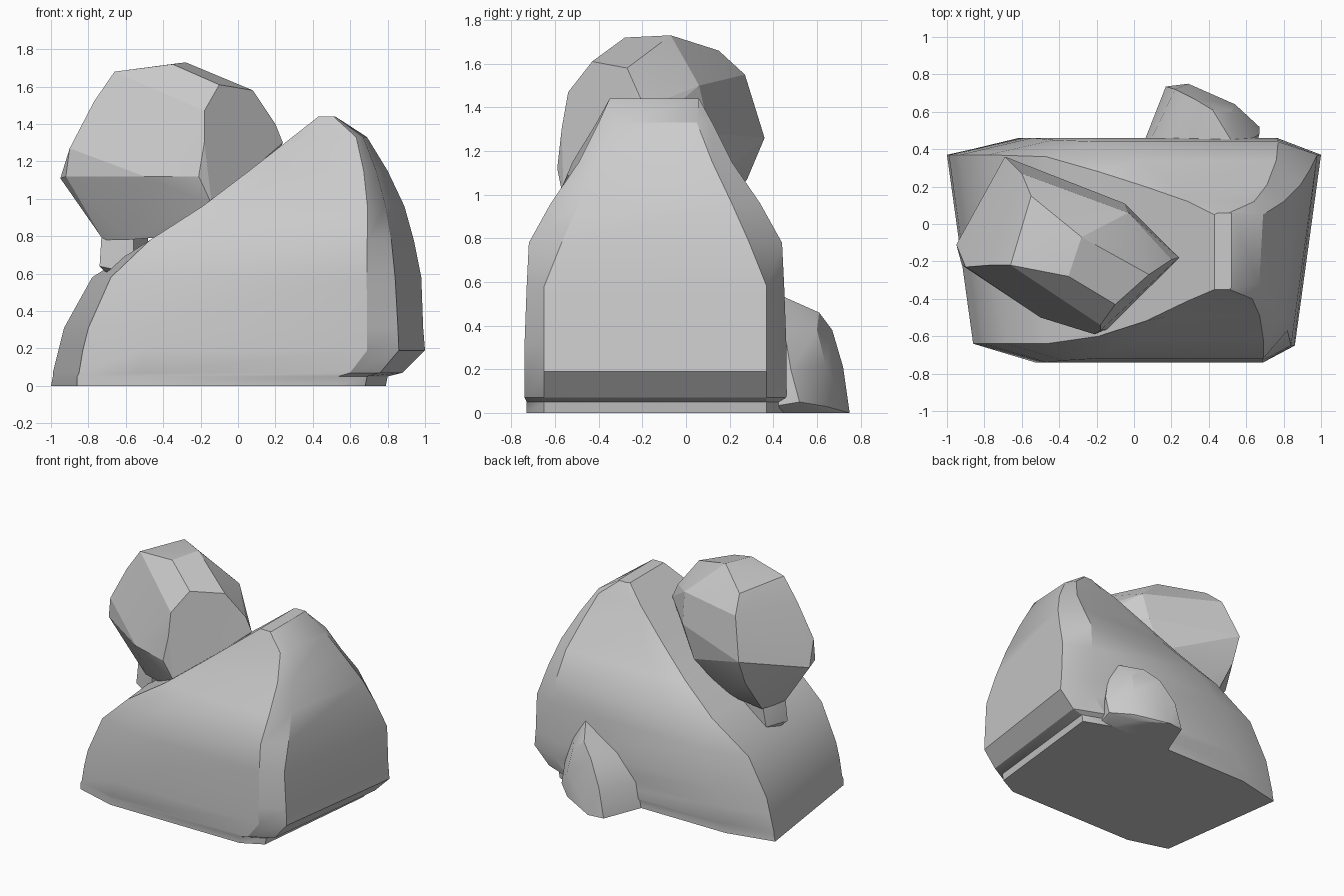
import bpy, bmesh, math


def finish(bm, name, angle):
    bmesh.ops.recalc_face_normals(bm, faces=bm.faces)
    mesh = bpy.data.meshes.new(name)
    bm.to_mesh(mesh)
    bm.free()
    ob = bpy.data.objects.new(name, mesh)
    bpy.context.collection.objects.link(ob)
    bpy.ops.object.select_all(action='DESELECT')
    ob.select_set(True)
    bpy.context.view_layer.objects.active = ob
    bpy.ops.object.shade_smooth_by_angle(angle=math.radians(angle))
    return ob


def hull_rock(name, pts, angle):
    bm = bmesh.new()
    for p in pts:
        bm.verts.new(p)
    res = bmesh.ops.convex_hull(bm, input=bm.verts)
    junk = {v for v in res["geom_interior"] + res["geom_unused"]
            if isinstance(v, bmesh.types.BMVert) and not v.link_faces}
    bmesh.ops.delete(bm, geom=list(junk), context='VERTS')
    bmesh.ops.dissolve_limit(bm, angle_limit=math.radians(6),
                             verts=bm.verts, edges=bm.edges)
    return finish(bm, name, angle)


# Large ramp-shaped rock, lofted through horizontal eight-sided sections
# z, left x (back, front), right x (back, front),
# left y (back, front), right y (back, front), middle y (back, front)
levels = [
    (0.00, -1.00, -0.86, 0.79, 0.68, 0.37, -0.64, 0.37, -0.65, 0.45, -0.73),
    (0.05, -0.99, -0.86, 0.80, 0.69, 0.37, -0.64, 0.37, -0.65, 0.45, -0.73),
    (0.07, -0.99, -0.85, 0.88, 0.76, 0.37, -0.64, 0.37, -0.65, 0.46, -0.74),
    (0.19, -0.96, -0.83, 1.00, 0.86, 0.37, -0.64, 0.37, -0.65, 0.46, -0.74),
    (0.31, -0.93, -0.80, 0.99, 0.855, 0.37, -0.64, 0.37, -0.65, 0.46, -0.74),
    (0.58, -0.78, -0.68, 0.98, 0.84, 0.37, -0.64, 0.37, -0.65, 0.45, -0.73),
    (0.78, -0.47, -0.47, 0.94, 0.82, 0.36, -0.64, 0.29, -0.57, 0.44, -0.72),
    (0.96, -0.19, -0.19, 0.89, 0.79, 0.28, -0.60, 0.21, -0.49, 0.34, -0.62),
    (1.15, 0.06, 0.06, 0.80, 0.74, 0.20, -0.52, 0.12, -0.40, 0.21, -0.49),
    (1.33, 0.29, 0.29, 0.69, 0.67, 0.12, -0.41, 0.05, -0.32, 0.12, -0.40),
    (1.44, 0.43, 0.43, 0.52, 0.52, 0.05, -0.35, 0.06, -0.34, 0.06, -0.35),
]
bm = bmesh.new()
rings = []
for z, lb, lf, rb, rf, ylb, ylf, yrb, yrf, ymb, ymf in levels:
    ring = [(lb, ylb), (lf, ylf),
            (lf + 0.2 * (rf - lf), ymf), (lf + 0.9 * (rf - lf), ymf),
            (rf, yrf), (rb, yrb),
            (lb + 0.88 * (rb - lb), ymb), (lb + 0.2 * (rb - lb), ymb)]
    rings.append([bm.verts.new((x, y, z)) for x, y in ring])
for a, b in zip(rings, rings[1:]):
    for i in range(8):
        j = (i + 1) % 8
        bm.faces.new((a[i], a[j], b[j], b[i]))
bm.faces.new(rings[0])
bm.faces.new(rings[-1])
finish(bm, "large_rock", 28)

# Faceted boulder resting on the ramp
hull_rock("upper_boulder", [
    (-0.28, -0.07, 1.73), (-0.35, -0.28, 1.72), (-0.66, -0.22, 1.68),
    (-0.55, 0.15, 1.66), (-0.10, -0.43, 1.61), (0.08, -0.27, 1.58),
    (-0.60, 0.27, 1.55), (-0.69, 0.36, 1.26), (-0.69, 0.28, 1.07),
    (-0.77, -0.22, 1.52), (-0.90, -0.23, 1.27), (-0.95, -0.11, 1.11),
    (-0.92, -0.22, 1.12), (-0.18, -0.54, 1.47), (-0.18, -0.57, 1.30),
    (-0.21, -0.59, 1.12), (-0.14, -0.56, 0.97), (-0.50, -0.50, 1.12),
    (0.20, -0.19, 1.40), (0.24, -0.18, 1.30), (0.12, -0.18, 1.08),
    (-0.05, 0.11, 1.28), (-0.03, 0.06, 1.50), (-0.15, 0.12, 1.05),
    (-0.72, -0.14, 0.78), (-0.66, 0.04, 0.78), (-0.60, -0.24, 0.78),
    (-0.35, -0.35, 0.80), (-0.35, 0.02, 0.80)], 15)

# Small stub wedged beneath the boulder
hull_rock("boulder_stub", [
    (-0.73, -0.14, 0.80), (-0.65, 0.02, 0.80), (-0.74, -0.15, 0.64),
    (-0.68, 0.02, 0.64), (-0.71, -0.12, 0.61), (-0.66, 0.00, 0.60),
    (-0.56, -0.22, 0.80), (-0.56, -0.22, 0.60), (-0.48, 0.00, 0.80),
    (-0.48, 0.00, 0.60)], 15)

# Small pointed stone against the back
hull_rock("small_back_stone", [
    (0.53, 0.43, 0.54), (0.42, 0.61, 0.46), (0.32, 0.67, 0.38),
    (0.22, 0.72, 0.21), (0.19, 0.70, 0.12), (0.29, 0.75, 0.0),
    (0.17, 0.735, 0.0), (0.05, 0.43, 0.0), (0.08, 0.43, 0.18),
    (0.24, 0.43, 0.36), (0.54, 0.64, 0.03), (0.54, 0.64, 0.22),
    (0.52, 0.60, 0.38), (0.67, 0.52, 0.05), (0.67, 0.48, 0.20),
    (0.62, 0.45, 0.38), (0.65, 0.40, 0.03), (0.50, 0.62, 0.0),
    (0.60, 0.40, 0.0), (0.10, 0.35, 0.0)], 28)
